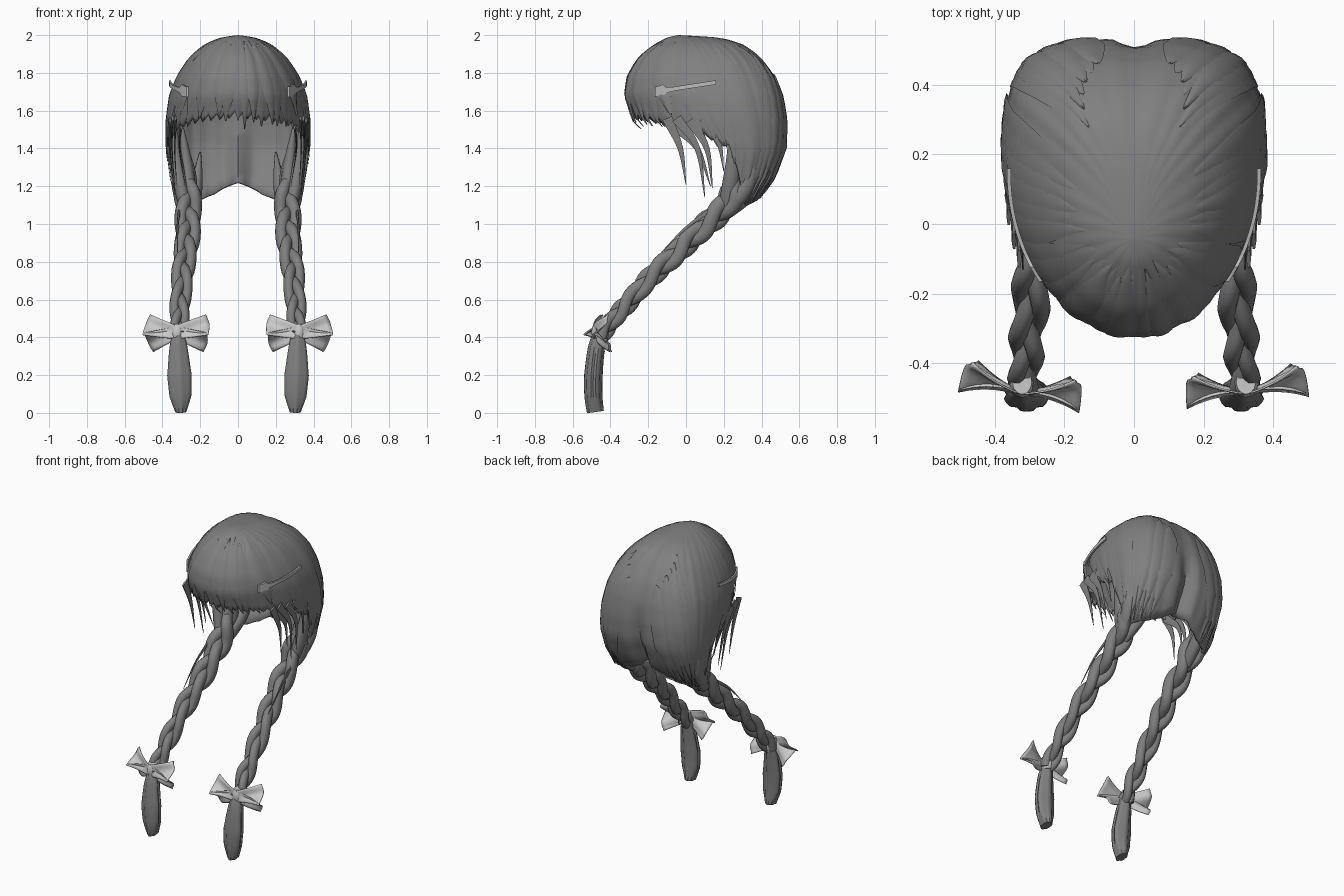
import bpy, bmesh, math, random
from mathutils import Vector

if "Cube" in bpy.data.objects:
    bpy.data.objects.remove(bpy.data.objects["Cube"])

random.seed(4)
pi = math.pi


def material(name, v):
    m = bpy.data.materials.new(name)
    m.diffuse_color = (v, v, v, 1)
    m.use_nodes = True
    m.node_tree.nodes["Principled BSDF"].inputs["Base Color"].default_value = m.diffuse_color
    return m


HAIR = material("dark_grey_hair", 0.215)
RIBBON = material("pale_grey_ribbon", 0.59)
CLIP = material("light_grey_clip", 0.5)


def lerp_table(table, t):
    """Linear interpolation of rows (key, values...) sorted by key."""
    for p, q in zip(table, table[1:]):
        if t <= q[0]:
            f = max(0, (t - p[0]) / (q[0] - p[0]))
            return [a + (b - a) * f for a, b in zip(p[1:], q[1:])]
    return list(table[-1][1:])


def grid(name, rows, mat, closed=False, caps=False, thick=0.0):
    """Surface through rows of points."""
    bm = bmesh.new()
    vs = [[bm.verts.new(p) for p in r] for r in rows]
    n = len(rows[0])
    for r, s in zip(vs, vs[1:]):
        for j in range(n if closed else n - 1):
            k = (j + 1) % n
            bm.faces.new((r[j], r[k], s[k], s[j]))
    if caps:
        bm.faces.new(vs[0])
        bm.faces.new(vs[-1])
    bmesh.ops.remove_doubles(bm, verts=bm.verts, dist=0.0003)
    bmesh.ops.recalc_face_normals(bm, faces=bm.faces)
    me = bpy.data.meshes.new(name)
    bm.to_mesh(me)
    bm.free()
    me.materials.append(mat)
    ob = bpy.data.objects.new(name, me)
    bpy.context.collection.objects.link(ob)
    bpy.context.view_layer.objects.active = ob
    ob.select_set(True)
    bpy.ops.object.shade_smooth_by_angle(angle=math.radians(45))
    ob.select_set(False)
    if thick:
        mod = ob.modifiers.new("thickness", 'SOLIDIFY')
        mod.thickness = thick
        mod.offset = 0
    return ob


def tube(name, pts, radii, mat, sides=10, ridge=0.0):
    """Tube with (side, depth) radii at each point."""
    rows = []
    for i, p in enumerate(pts):
        t = (pts[min(i + 1, len(pts) - 1)] - pts[max(i - 1, 0)]).normalized()
        s = (Vector((1, 0, 0)) - t * t.x).normalized()
        u = t.cross(s)
        ring = []
        for k in range(sides):
            a = 2 * pi * k / sides
            m = 1 - ridge * (k % 4 == 0)
            ring.append(p + s * math.cos(a) * radii[i][0] * m + u * math.sin(a) * radii[i][1] * m)
        rows.append(ring)
    return grid(name, rows, mat, True, True)


def smooth_path(ctrl, n):
    """Catmull-Rom path through control points."""
    c = [Vector(p) for p in ctrl]
    c = [c[0] * 2 - c[1]] + c + [c[-1] * 2 - c[-2]]
    out = []
    for i in range(n + 1):
        x = i / n * (len(c) - 3)
        k = min(int(x), len(c) - 4)
        f = x - k
        a, b, d, e = c[k:k + 4]
        out.append(0.5 * (2 * b + (d - a) * f + (2 * a - 5 * b + 4 * d - e) * f * f
                          + (3 * b - a - 3 * d + e) * f ** 3))
    return out


# Head of hair: height -> half width, centre y, front reach, back reach
SECTION = [(math.sqrt(2 - z), w, yc, f, b) for z, w, yc, f, b in (
    (1.993, 0, -.04, 0, 0), (1.98, .09, .04, .14, .14), (1.945, .175, .09, .25, .21),
    (1.88, .25, .13, .37, .26), (1.78, .316, .16, .46, .305), (1.68, .355, .18, .495, .325),
    (1.55, .373, .22, .495, .31), (1.4, .373, .25, .38, .28), (1.25, .355, .24, .22, .235),
    (1.1, .32, .24, .10, .13), (1.0, .30, .22, .06, .08))]
# Lower edge of the hair by angle from the front
RIM = [(0, 1.58), (30, 1.56), (45, 1.54), (62, 1.50), (78, 1.45), (88, 1.40), (96, 1.28),
       (104, 1.13), (120, 1.10), (150, 1.13), (165, 1.16), (180, 1.22)]


def surf(a, z, off=0.0):
    w, yc, f, b = lerp_table(SECTION, math.sqrt(max(0, 2 - z)))
    sn, cs = math.sin(a), math.cos(a)
    k = min(1, w / .15)
    part = math.exp(-((abs(a) - pi) / .06) ** 2)
    off = (off - part * (.008 + .06 * min(1, max(0, (1.65 - z) / .35)))) * k
    if cs < 0:
        e = 1 - .28 * min(1, -cs * 4)
        return Vector((math.copysign(abs(sn) ** e, sn) * (w + off), yc + abs(cs) ** e * (b + off), z))
    return Vector((sn * (w + off), yc - cs * (f + off), z))


rows = []
N, M = 144, 26
for i in range(M + 1):
    row = []
    for j in range(N):
        a = -pi + 2 * pi * j / N
        d = abs(math.degrees(a))
        rim = lerp_table(RIM, d)[0] + (.018 * (j % 3 - 1) if d < 95 else 0)
        t = i / M
        z = 1.993 - (1.993 - rim) * t ** 1.7
        row.append(surf(a, z, .002 * math.sin(a * 24) - .003))
    rows.append(row)
grid("hair_cap", rows, HAIR, closed=True, thick=.014)


def lock(name, a0, a1, ztop, zend, w, lift):
    """Flat pointed lock lying on the cap, drifting from angle a0 to a1."""
    rows = []
    for i in range(19):
        t = i / 18
        z = ztop - (ztop - zend) * t ** 1.6
        a = a0 + (a1 - a0) * t ** 1.5
        h = w * min(1, .05 + 2.6 * t) * min(1, (1.02 - t) * 3.2)
        rows.append([surf(a + h * s, z, .007 + lift * (1 - .6 * s * s)) for s in (-1, -.5, 0, .5, 1)])
    grid(name, rows, HAIR)


# Fringe locks
for i in range(17):
    a = math.radians(-60 + 7.5 * i)
    lock("fringe_lock", a * .9, a + random.uniform(-.1, .1), random.uniform(1.95, 1.985),
         random.uniform(1.50, 1.58), random.uniform(.08, .15), random.uniform(.003, .012))
for s in (-1, 1):
    # Side locks
    for i in range(6):
        d = 66 + 7 * i
        lock("side_lock", s * math.radians(d), s * math.radians(d + 5), 1.97,
             lerp_table(RIM, d + 5)[0] - random.uniform(0, .05), .1, random.uniform(.002, .006))
    # Back locks combed from the parting towards the plaits
    for i in range(7):
        lock("back_lock", s * math.radians(168 - 5 * (6 - i)), s * math.radians(112 + 6.5 * i),
             1.975 - .03 * i, 1.10 + .006 * i, .15, .003 + .0016 * (i * 3 % 7))

# Plait centre line
PLAIT = [(.285, .31, 1.36), (.27, .27, 1.21), (.265, .2, 1.085), (.265, .1, .99), (.27, 0, .895),
         (.285, -.1, .80), (.295, -.2, .705), (.305, -.3, .59), (.31, -.38, .50), (.315, -.455, .40)]
WISPS = [((.33, -.10, 1.56), (.335, -.03, 1.40), (.325, .0, 1.21)),
         ((.345, -.05, 1.56), (.35, .06, 1.40), (.33, .10, 1.14)),
         ((.36, .02, 1.55), (.36, .11, 1.40), (.34, .14, 1.19)),
         ((.365, .08, 1.55), (.365, .17, 1.44), (.35, .20, 1.28)),
         ((.30, -.06, 1.52), (.31, .06, 1.40), (.28, .13, 1.20))]
GATHERED = [((.34, .24, 1.58), (.325, .25, 1.33), (.28, .21, 1.08)),
            ((.30, .27, 1.54), (.27, .28, 1.30), (.25, .22, 1.07)),
            ((.34, .36, 1.42), (.32, .33, 1.22), (.28, .21, 1.06)),
            ((.20, .47, 1.38), (.22, .37, 1.2), (.25, .20, 1.05))]

for s in (-1, 1):
    flip = lambda pts: [Vector((p[0] * s, p[1], p[2])) for p in pts]
    # Three-strand plait
    n = 84
    path = smooth_path(flip(PLAIT), n)
    for k in range(3):
        pts, rad = [], []
        for i, p in enumerate(path):
            t = i / n
            tan = (path[min(i + 1, n)] - path[max(i - 1, 0)]).normalized()
            side = (Vector((1, 0, 0)) - tan * tan.x).normalized()
            ph = 2 * pi * (1.95 * t + k / 3)
            size = (1 - .38 * t) * min(1, .45 + 3.5 * t)
            pts.append(p + side * math.sin(ph) * .043 * size * s
                       + tan.cross(side) * math.sin(2 * ph) * .034 * size)
            rad.append((.038 * size, .046 * size))
        tube("plait_strand", pts, rad, HAIR)
    # Hair gathered into the plait
    for g in GATHERED:
        tube("gathered_hair", smooth_path(flip(g), 10),
             [(.004 + .032 * math.sin(pi * .07 * i), .005 + .04 * math.sin(pi * .07 * i))
              for i in range(11)], HAIR)
    # Loose wisps by the cheek
    for g in WISPS:
        tube("loose_wisp", smooth_path(flip(g), 10),
             [(.001 + .006 * (1 - i / 10), .002 + .03 * (1 - i / 10)) for i in range(11)], HAIR, 6)
    # Stray hair along the plait
    tube("stray_hair", smooth_path(flip([(.31, .14, 1.08), (.32, .0, .98), (.32, -.13, .85)]), 8),
         [(.002 + .006 * (1 - i / 8), .002 + .012 * (1 - i / 8)) for i in range(9)], HAIR, 6)
    # Tail below the bow
    tail = flip([(.315, -.455, .42), (.315, -.475, .34), (.31, -.49, .2), (.305, -.49, .09), (.303, -.48, .005)])
    tube("plait_tail", smooth_path(tail, 16),
         [lerp_table([(0, .032, .036), (.25, .05, .045), (.5, .067, .049), (.75, .06, .048), (1, .03, .045)], i / 16)
          for i in range(17)], HAIR, 24, .13)
    # Hair clip: slim bar with a wide front end
    rows = []
    for i in range(17):
        t = i / 16
        y, z = -.165 + .325 * t, 1.70 + .05 * t
        w, yc, f, b = lerp_table(SECTION, math.sqrt(2 - z))
        a = s * math.acos((yc - y) / f)
        h = .027 if t < .1 else (.032 if t < .17 else (.014 if t < .3 else .011))
        x = abs(surf(a, z).x) + .012 * t
        rows.append([(s * (x + o), y, z + v * h) for o, v in ((.025, -1), (.025, 1), (.014, 1), (.014, -1))])
    grid("hair_clip", rows, CLIP, True, True)

    # Bow: two flared ribbons per wing and a knot
    turn = .1 if s > 0 else -.17
    cx, cy, cz = s * .322, -.455, .425
    for wing in (-1, 1):
        for name, ang, length, w0, w1 in (("bow_loop", .25, .168, .034, .055), ("bow_end", -.33, .16, .03, .053)):
            rows = []
            for i in range(9):
                u = i / 8
                row = []
                for j in range(9):
                    v = j / 4 - 1
                    d = u * length * (1 + .05 * math.cos(v * pi / 2))
                    c = (w0 + (w1 - w0) * u ** .8) * v
                    x = wing * (d * math.cos(ang) - c * math.sin(ang))
                    z = d * math.sin(ang) + c * math.cos(ang)
                    y = .014 * u * math.cos(v * pi) + .045 * u * u * (1 if ang > 0 else -1) * v
                    y += (.0 if ang > 0 else .008) - .035 * (1 - u)
                    row.append((cx + x * math.cos(turn) - y * math.sin(turn),
                                cy + x * math.sin(turn) + y * math.cos(turn), cz + z))
                rows.append(row)
            grid(name, rows, RIBBON, thick=.005)
    knot = [Vector((cx, cy, cz + .045 * (i / 4 - 1))) for i in range(9)]
    tube("bow_knot", knot, [(.028 + .008 * math.sin(pi * i / 8), .035 + .01 * math.sin(pi * i / 8))
                            for i in range(9)], RIBBON, 12)
